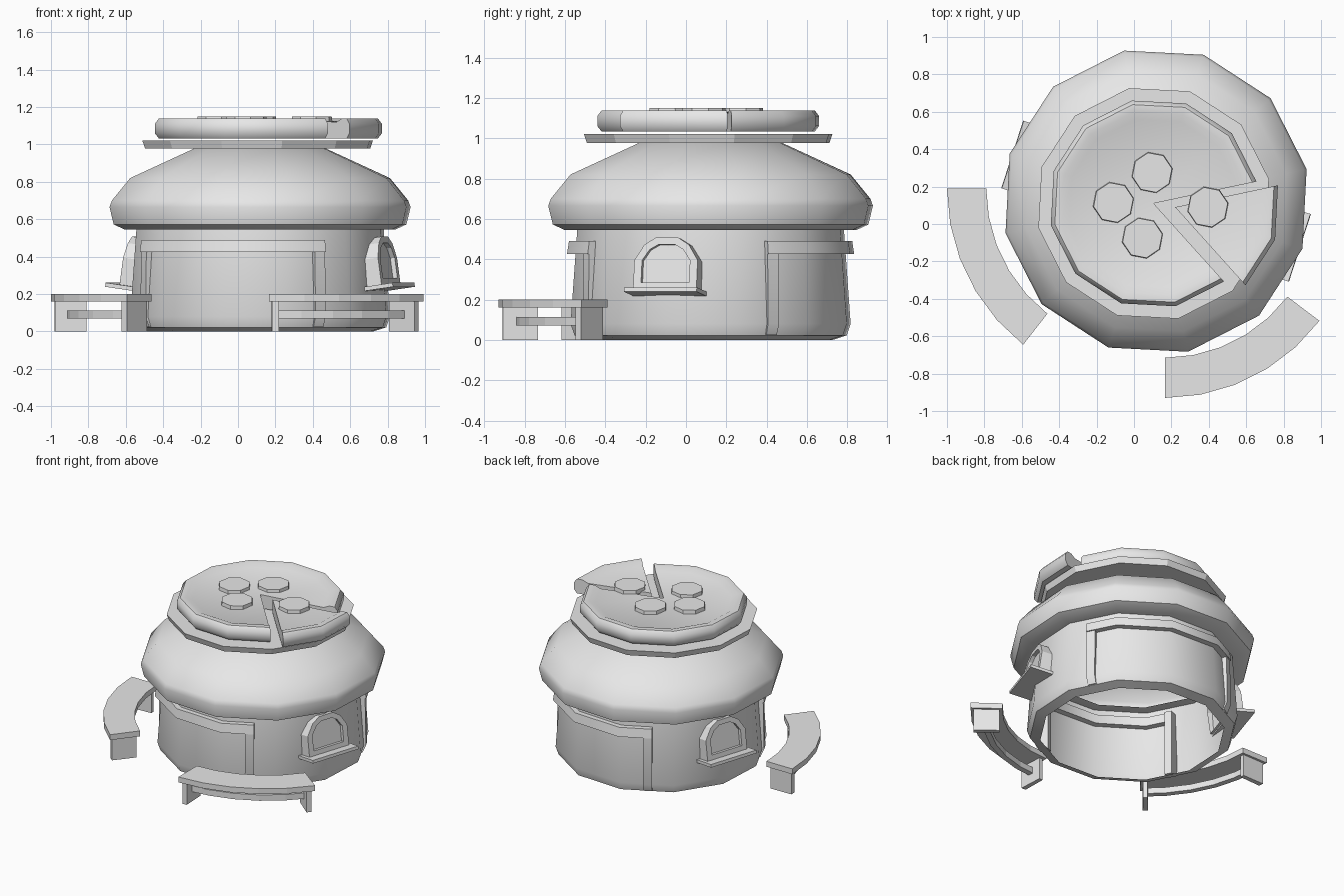
import bpy, bmesh, math
from mathutils import Vector, Matrix

if "Cube" in bpy.data.objects:
    bpy.data.objects.remove(bpy.data.objects["Cube"])

grey = bpy.data.materials.new("plain_grey")
grey.use_nodes = True
grey.diffuse_color = (0.8, 0.8, 0.8, 1)
grey.node_tree.nodes["Principled BSDF"].inputs["Base Color"].default_value = (0.8, 0.8, 0.8, 1)

CENTRE = (0.118, 0.122)
TOP = (0.105, 0.11)
STEP, TURN = 30, 12      # twelve-sided plan, turned a little


def finish(name, bm, smooth=None):
    bmesh.ops.remove_doubles(bm, verts=bm.verts, dist=0.0001)
    bmesh.ops.recalc_face_normals(bm, faces=bm.faces)
    mesh = bpy.data.meshes.new(name)
    bm.to_mesh(mesh)
    bm.free()
    mesh.materials.append(grey)
    obj = bpy.data.objects.new(name, mesh)
    bpy.context.collection.objects.link(obj)
    if smooth:
        bpy.ops.object.select_all(action='DESELECT')
        obj.select_set(True)
        bpy.context.view_layer.objects.active = obj
        bpy.ops.object.shade_smooth_by_angle(angle=math.radians(smooth))
    return obj


def sweep(name, profile, angles, centre, loop=True, faceted=True, smooth=None):
    """Sweep an (r, z) profile about a vertical axis through the given angles."""
    bm = bmesh.new()
    full = abs(angles[-1] - angles[0]) >= 360
    rings = []
    for a in angles[:-1] if full else angles:
        k = 1
        if faceted:   # keep cut points on the straight sides of the plan
            k = math.cos(math.radians(15)) / math.cos(math.radians((a - TURN) % STEP - 15))
        c, s = math.cos(math.radians(a)), math.sin(math.radians(a))
        rings.append([bm.verts.new((centre[0] + r * k * c, centre[1] + r * k * s, z))
                      for r, z in profile])
    n = len(profile)
    pairs = list(zip(rings, rings[1:] + ([rings[0]] if full else [])))
    for p, q in pairs:
        for i in range(n if loop else n - 1):
            j = (i + 1) % n
            bm.faces.new((p[i], q[i], q[j], p[j]))
    if not full:
        bm.faces.new(rings[0])
        bm.faces.new(rings[-1])
    return finish(name, bm, smooth)


def box(r0, r1, z0, z1):
    return [(r0, z0), (r1, z0), (r1, z1), (r0, z1)]


round_trip = [TURN + STEP * i for i in range(13)]

# Walls, open underneath
sweep("wall", [(0.62, 0), (0.69, 0.022), (0.71, 0.08), (0.675, 0.56)],
      round_trip, CENTRE, loop=False, smooth=40)

# Bulging roof
sweep("roof", [(0.6, 0.545), (0.74, 0.545), (0.8, 0.572), (0.823, 0.665),
               (0.81, 0.7), (0.71, 0.82), (0.36, 0.978), (0, 0.978)],
      round_trip, CENTRE, loop=False, smooth=40)

# Round board on the roof
sweep("board", [(0, 0.977), (0.615, 0.977), (0.63, 1.02), (0, 1.02)],
      round_trip, TOP, smooth=25)

# Wide framed bays at the front and back
for side, mid in (("front", 252), ("back", 72)):
    a0, a1 = mid - 48, mid + 48
    sweep(side + "_lintel", [(0.64, 0.425), (0.728, 0.425), (0.718, 0.49), (0.64, 0.49)],
          [a0, mid - 30, mid, mid + 30, a1], CENTRE, smooth=40)
    for label, b in (("a", a0), ("b", a1 - 5)):
        sweep(side + "_jamb_" + label,
              [(0.62, 0.01), (0.7, 0.025), (0.725, 0.08), (0.718, 0.49), (0.62, 0.49)],
              [b, b + 5], CENTRE, smooth=40)

# Pie with one slice pulled out
pie = [(0, 1.132), (0.46, 1.12), (0.5, 1.138), (0.54, 1.138), (0.562, 1.11),
       (0.562, 1.06), (0.54, 1.032), (0, 1.032)]
sweep("pie", pie, [TURN + STEP * i for i in range(11)], TOP, smooth=50)
sweep("pie_slice", pie, [-48, -18, 12], (TOP[0] + 0.115, TOP[1] - 0.02), smooth=50)

# Toppings
for i, (x, y) in enumerate([(0.097, 0.275), (-0.11, 0.115), (0.045, -0.075), (0.395, 0.09)]):
    bm = bmesh.new()
    bmesh.ops.create_cone(bm, cap_ends=True, segments=8, radius1=0.112, radius2=0.108, depth=0.03,
                          matrix=Matrix.Translation((x, y, 1.135)) @ Matrix.Rotation(0.2, 4, 'Z'))
    finish("topping_%d" % (i + 1), bm)


# Arched windows: local x across, y outward, z up
def arch(w, z0, z1):
    right = [(w, z0), (w, z0 + (z1 - z0) * 0.58), (w * 0.7, z0 + (z1 - z0) * 0.87), (w * 0.35, z1)]
    return right + [(-x, z) for x, z in reversed(right)]


def window(name, angle):
    c, s = math.cos(math.radians(angle)), math.sin(math.radians(angle))
    place = (Matrix.Translation((CENTRE[0] + 0.738 * c, CENTRE[1] + 0.738 * s, 0.24))
             @ Matrix.Rotation(math.radians(angle - 90), 4, 'Z')
             @ Matrix.Rotation(math.radians(8), 4, 'X'))
    outer, inner = arch(0.165, 0, 0.27), arch(0.125, 0.045, 0.235)
    bm = bmesh.new()
    loops = [[bm.verts.new((x, y, z)) for x, z in pts]
             for pts, y in ((outer, -0.11), (outer, 0), (inner, 0), (inner, -0.025))]
    for p, q in zip(loops, loops[1:]):
        for i in range(len(p)):
            j = (i + 1) % len(p)
            bm.faces.new((p[i], p[j], q[j], q[i]))
    bm.faces.new(loops[-1])     # pane
    bm.transform(place)
    finish(name, bm)
    bm = bmesh.new()
    bmesh.ops.create_cube(bm, size=1)
    bm.transform(place @ Matrix.Translation((0, -0.01, 0)) @ Matrix.Diagonal((0.38, 0.16, 0.022, 1)))
    finish(name + "_sill", bm)


window("left_window", -18)
window("right_window", 162)

# Curved benches: seat, rail and two plank legs each
for name, mid, r0, r1, a0, a1 in (("right_bench", (0.06, 0.19), 0.85, 1.06, 180, 232),
                                  ("front_bench", (0.165, 0.105), 0.82, 1.035, 270, 323)):
    path = [a0 + (a1 - a0) * i / 5 for i in range(6)]
    inset = [a0 + 2] + path[1:-1] + [a1 - 2]
    rc = (r0 + r1) / 2
    sweep(name + "_seat", box(r0, r1, 0.16, 0.2), path, mid, faceted=False)
    sweep(name + "_rail", box(rc - 0.02, rc + 0.02, 0.07, 0.113), inset, mid, faceted=False)
    for label, b in (("a", a0 + 1), ("b", a1 - 3)):
        sweep(name + "_leg_" + label, box(r0 + 0.02, r1 - 0.02, 0, 0.165), [b, b + 2],
              mid, faceted=False)
